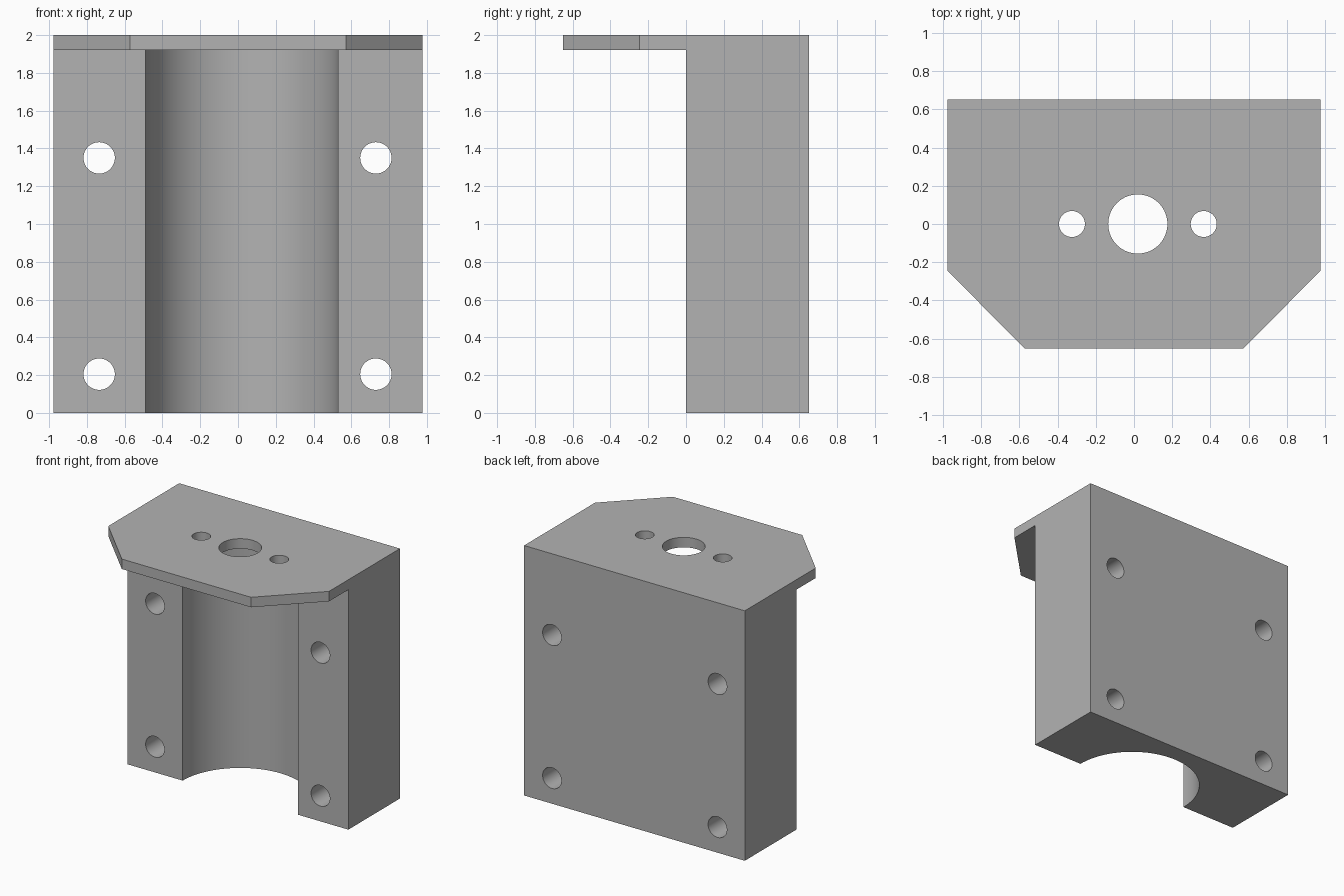
import bpy, bmesh, math
from mathutils import Matrix

default = bpy.data.objects.get("Cube")
if default:
    bpy.data.objects.remove(default, do_unlink=True)

grey = bpy.data.materials.new("plain grey")
grey.use_nodes = True
grey.diffuse_color = (0.45, 0.45, 0.45, 1)
grey.node_tree.nodes["Principled BSDF"].inputs["Base Color"].default_value = grey.diffuse_color

HALF_W, HALF_D, HEIGHT = 0.977, 0.652, 2.0
PLATE_Z = 1.92
BORE_X, BORE_R = 0.02, 0.51


def add_object(name, bm):
    bmesh.ops.recalc_face_normals(bm, faces=bm.faces)
    mesh = bpy.data.meshes.new(name)
    bm.to_mesh(mesh)
    bm.free()
    mesh.materials.append(grey)
    obj = bpy.data.objects.new(name, mesh)
    bpy.context.collection.objects.link(obj)
    return obj


def prism(name, outline, z0, z1):
    """Extrude an xy outline upward."""
    bm = bmesh.new()
    face = bm.faces.new([bm.verts.new((x, y, z0)) for x, y in outline])
    top = bmesh.ops.extrude_face_region(bm, geom=[face])["geom"]
    verts = [v for v in top if isinstance(v, bmesh.types.BMVert)]
    bmesh.ops.translate(bm, verts=verts, vec=(0, 0, z1 - z0))
    return add_object(name, bm)


def drill(name, radius, location, along_y=False):
    """Cylinder cutter, vertical or running front to back."""
    bm = bmesh.new()
    turn = Matrix.Rotation(math.pi / 2 if along_y else 0, 4, 'X')
    bmesh.ops.create_cone(bm, cap_ends=True, segments=64, radius1=radius,
                          radius2=radius, depth=2.0,
                          matrix=Matrix.Translation(location) @ turn)
    return add_object(name, bm)


# Solid bracket with chamfered front corners
bracket = prism("motor_bracket", [
    (-HALF_W, HALF_D), (-HALF_W, -0.245), (-0.572, -HALF_D),
    (0.572, -HALF_D), (HALF_W, -0.245), (HALF_W, HALF_D)], 0, HEIGHT)

# Front clearance and half-round channel below the top plate
arc = [(BORE_X + BORE_R * math.cos(a), BORE_R * math.sin(a))
       for a in (math.pi * i / 48 for i in range(49))]
cutters = [prism("channel_cutter", [(-2, 0), (-2, -2), (2, -2), (2, 0)] + arc,
                 -1, PLATE_Z)]

# Shaft hole and its two screw holes through the top plate
for offset, radius in ((0, 0.155), (-0.345, 0.068), (0.345, 0.068)):
    cutters.append(drill("plate_hole_cutter", radius, (BORE_X + offset, 0, HEIGHT)))

# Four mounting holes from front to back
for x in (-0.735, 0.73):
    for z in (0.205, 1.35):
        cutters.append(drill("mounting_hole_cutter", 0.083, (x, 0.5, z), True))

bpy.ops.object.select_all(action='DESELECT')
bpy.context.view_layer.objects.active = bracket
bracket.select_set(True)
for cutter in cutters:
    cutter.hide_render = True
    mod = bracket.modifiers.new("cut", 'BOOLEAN')
    mod.operation, mod.solver, mod.object = 'DIFFERENCE', 'EXACT', cutter
    bpy.ops.object.modifier_apply(modifier=mod.name)
    bpy.data.objects.remove(cutter, do_unlink=True)

bpy.ops.object.shade_smooth_by_angle(angle=math.radians(30))
